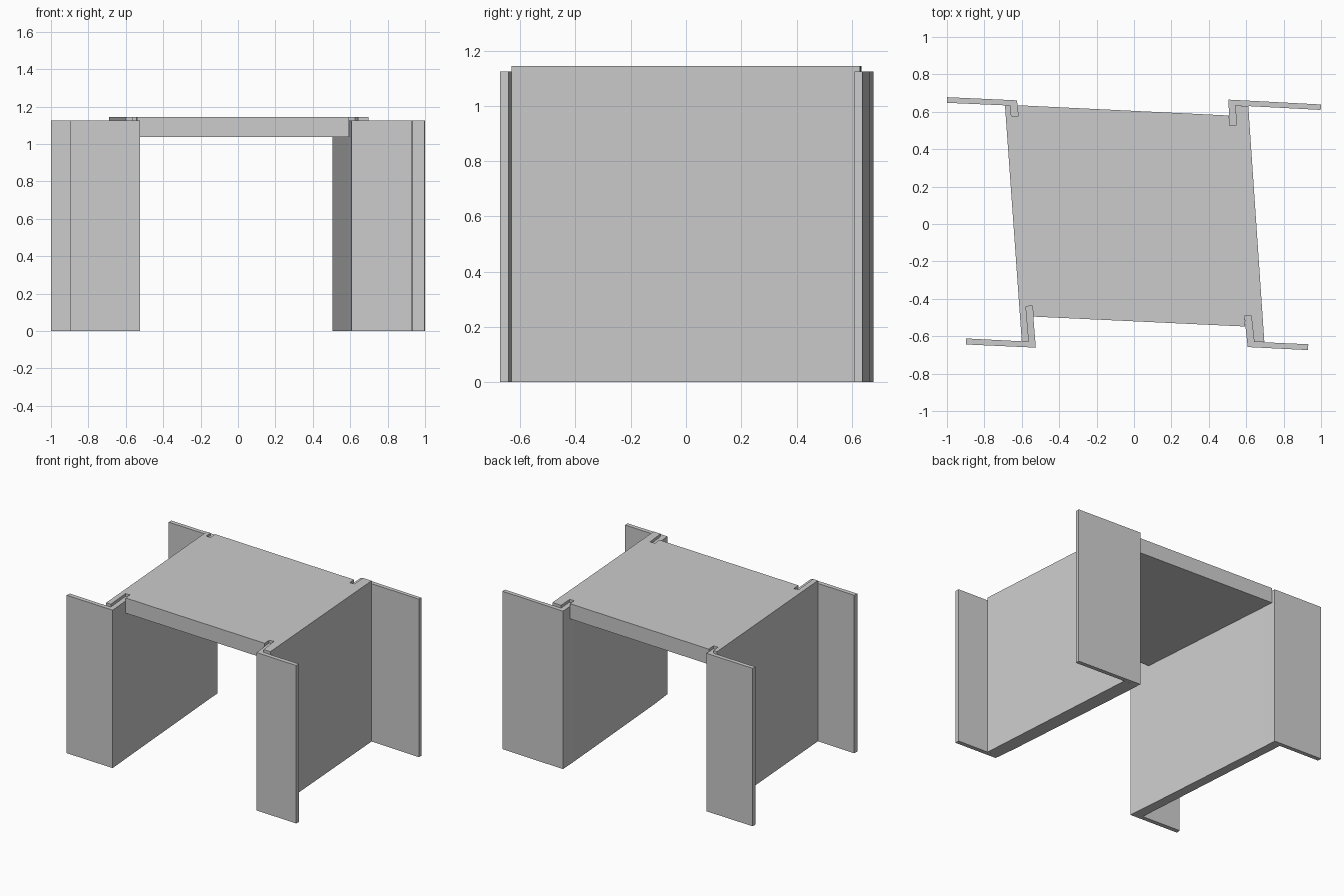
import bpy, bmesh
from collections import Counter

if "Cube" in bpy.data.objects:
    bpy.data.objects.remove(bpy.data.objects["Cube"])

SOFFIT, DECK_TOP, WING_TOP = 1.037, 1.145, 1.125


def build(name, cells):
    """Join prisms (plan outline, bottom, top), dropping the faces they share."""
    faces = []
    for plan, z0, z1 in cells:
        lo = [(x, y, z0) for x, y in plan]
        hi = [(x, y, z1) for x, y in plan]
        faces += [lo[::-1], hi]
        for i in range(len(plan)):
            j = (i + 1) % len(plan)
            faces.append([lo[i], lo[j], hi[j], hi[i]])
    uses = Counter(frozenset(f) for f in faces)
    bm = bmesh.new()
    verts = {}
    for f in faces:
        if uses[frozenset(f)] == 1:
            for co in f:
                if co not in verts:
                    verts[co] = bm.verts.new(co)
            bm.faces.new([verts[co] for co in f])
    bmesh.ops.dissolve_limit(bm, angle_limit=0.005, verts=bm.verts[:], edges=bm.edges[:])
    bmesh.ops.recalc_face_normals(bm, faces=bm.faces[:])
    mesh = bpy.data.meshes.new(name)
    bm.to_mesh(mesh)
    bm.free()
    obj = bpy.data.objects.new(name, mesh)
    bpy.context.collection.objects.link(obj)
    return obj


# Return leg of each wing wall: elbow, outer tip, inner tip (inner = culvert side)
FL = [(-0.562, -0.629), (-0.578, -0.441), (-0.543, -0.438)]
FR = [(0.642, -0.630), (0.626, -0.488), (0.590, -0.493)]
BL = [(-0.660, 0.633), (-0.656, 0.578), (-0.620, 0.576)]
BR = [(0.541, 0.634), (0.548, 0.529), (0.512, 0.526)]

# Points where the skewed deck ends meet the legs
dfl, dfr = (-0.539, -0.495), (0.594, -0.548)
dbl, dbr = (-0.624, 0.635), (0.508, 0.580)

# Plan outlines of the two side walls and the deck between them
left = [(-0.600, -0.627), *FL, *BL[::-1], (-0.690, 0.635)]
right = [*FR[::-1], (0.697, -0.632), (0.611, 0.630), *BR]
deck = [FL[2], dfl, dfr, FR[2], BR[2], dbr, dbl, BL[2]]

# Culvert body: walls down to the ground, deck spanning on top
build("culvert_body", [
    (left, 0, SOFFIT), (right, 0, SOFFIT),
    (left, SOFFIT, DECK_TOP), (deck, SOFFIT, DECK_TOP), (right, SOFFIT, DECK_TOP),
])

# L-shaped wing walls: leg, outside corner, then the free end
wings = {
    "front_left_wing_wall": FL + [(-0.525, -0.661), (-0.899, -0.644), (-0.897, -0.612)],
    "front_right_wing_wall": FR + [(0.608, -0.658), (0.930, -0.674), (0.932, -0.643)],
    "back_left_wing_wall": BL + [(-0.625, 0.661), (-1.000, 0.678), (-1.000, 0.648)],
    "back_right_wing_wall": BR + [(0.504, 0.665), (1.000, 0.639), (0.998, 0.610)],
}
for name, plan in wings.items():
    build(name, [(plan, 0, WING_TOP)])
